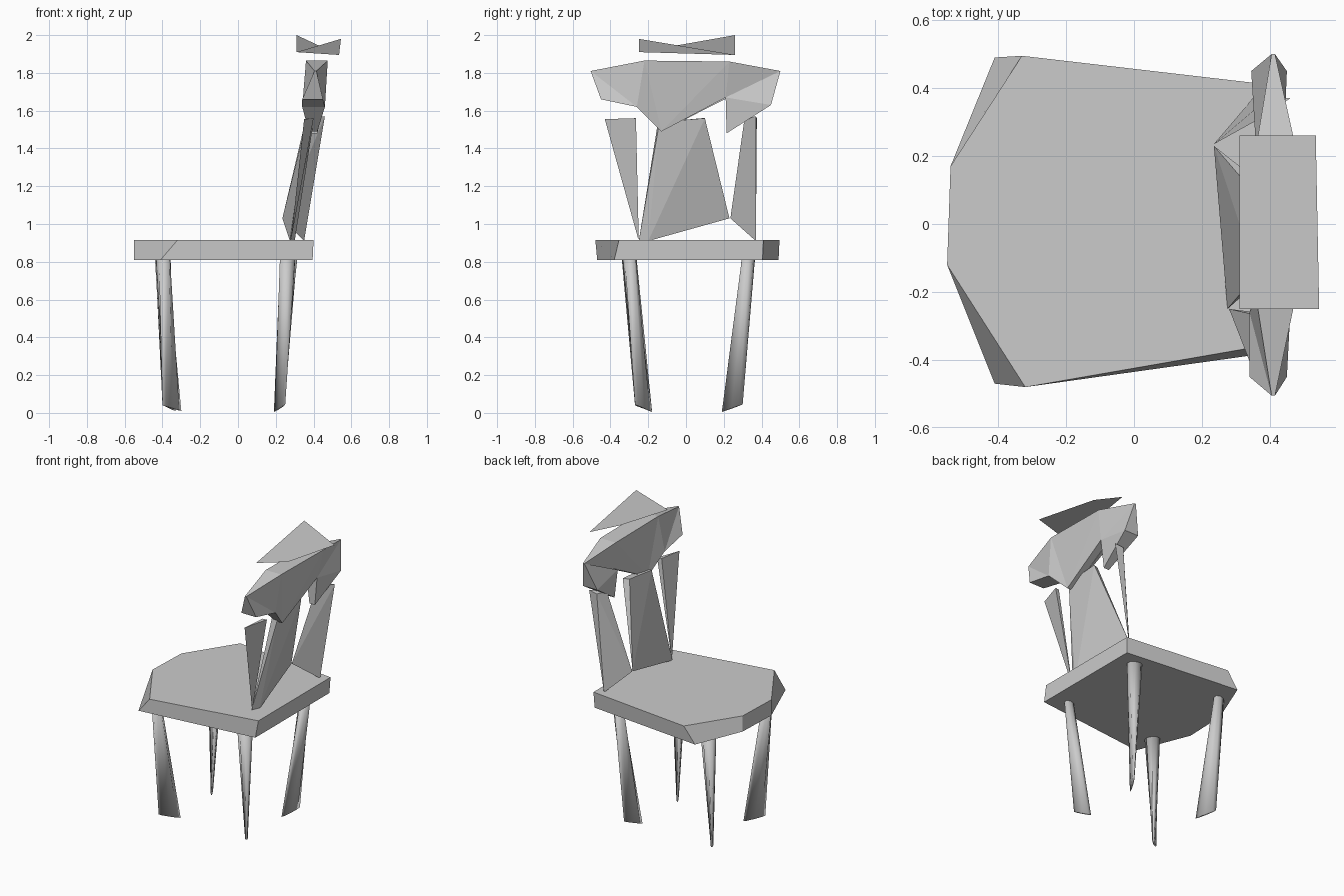
import bpy, bmesh
from math import cos, sin, pi
from mathutils import Vector

if "Cube" in bpy.data.objects:
    bpy.data.objects.remove(bpy.data.objects["Cube"])


def finish(name, bm, smooth=False):
    bmesh.ops.recalc_face_normals(bm, faces=bm.faces)
    me = bpy.data.meshes.new(name)
    bm.to_mesh(me)
    bm.free()
    if smooth:
        for p in me.polygons:
            p.use_smooth = True
    ob = bpy.data.objects.new(name, me)
    bpy.context.collection.objects.link(ob)
    return ob


def loft(name, ring_a, ring_b, smooth=False):
    """Closed solid between two outlines with matching point counts."""
    bm = bmesh.new()
    a = [bm.verts.new(p) for p in ring_a]
    b = [bm.verts.new(p) for p in ring_b]
    caps = [bm.faces.new(a[::-1]), bm.faces.new(b)]
    n = len(a)
    for i in range(n):
        j = (i + 1) % n
        bm.faces.new((a[i], a[j], b[j], b[i]))
    bmesh.ops.triangulate(bm, faces=caps)
    finish(name, bm, smooth)


# Seat: angular slab, front corners undercut
bottom = [(-.55, -.12), (-.54, .17), (-.41, .49), (.395, .405), (.395, -.38), (-.41, -.47)]
top = [(-.55, -.12), (-.54, .17), (-.33, .495), (.40, .41), (.40, -.355), (-.32, -.48)]
loft("seat", [(x, y, .81) for x, y in bottom], [(x, y, .915) for x, y in top])


# Legs: oval at the top, flattening to a blade at the foot
def leg(name, centre, inner, outer):
    inner, outer = Vector(inner), Vector(outer)
    mid, half = (inner + outer) / 2, (outer - inner) / 2
    radial = Vector((half.x, half.y, 0)).normalized()
    side = Vector((-radial.y, radial.x, 0))
    foot, head = [], []
    for i in range(8):
        c, s = cos(i * pi / 4), sin(i * pi / 4)
        foot.append(mid + half * c + side * s * .008)
        head.append(Vector((*centre, .86)) + radial * c * .027 + side * s * .05)
    loft(name, foot, head, True)


leg("front_leg_right", (-.40, -.305), (-.30, -.18, .01), (-.40, -.27, .04))
leg("front_leg_left", (-.40, .335), (-.33, .19, .01), (-.40, .30, .045))
leg("back_leg_right", (.265, -.305), (.19, -.18, .005), (.25, -.27, .045))
leg("back_leg_left", (.275, .335), (.19, .19, .005), (.25, .30, .045))


# Back slats: convex wedges
def hull(name, points):
    bm = bmesh.new()
    for p in points:
        bm.verts.new(p)
    res = bmesh.ops.convex_hull(bm, input=bm.verts)
    bmesh.ops.delete(bm, geom=[v for v in res["geom_interior"]], context='VERTS')
    finish(name, bm)


hull("centre_splat", [(.275, -.25, .91), (.30, -.20, .91), (.235, .23, 1.03),
                      (.36, .085, 1.56), (.40, .10, 1.56),
                      (.36, -.15, 1.53), (.40, -.14, 1.54)])
hull("right_slat", [(.28, -.25, .91), (.35, -.43, 1.555),
                    (.37, -.27, 1.56), (.40, -.265, 1.56)])
hull("left_slat", [(.35, .37, .91), (.235, .235, 1.03), (.46, .37, 1.57),
                   (.37, .31, 1.56), (.40, .375, 1.56)])

# Top rail: y, z, front x, back x around the outline
rail = [(-.505, 1.81, .405, .415), (-.45, 1.66, .34, .45), (-.26, 1.62, .34, .46),
        (-.13, 1.49, .375, .42), (.21, 1.67, .36, .44), (.215, 1.48, .38, .42),
        (.45, 1.63, .345, .45), (.50, 1.81, .405, .415), (.23, 1.86, .36, .475),
        (-.22, 1.865, .36, .475)]
loft("top_rail", [(f, y, z) for y, z, f, b in rail], [(b, y, z) for y, z, f, b in rail])

# Twisted sheet floating above the rail
bm = bmesh.new()
bm.faces.new([bm.verts.new(p) for p in ((.31, -.25, 1.91), (.545, -.25, 1.98),
                                        (.535, .26, 1.895), (.31, .26, 2.0))])
finish("top_sheet", bm)
